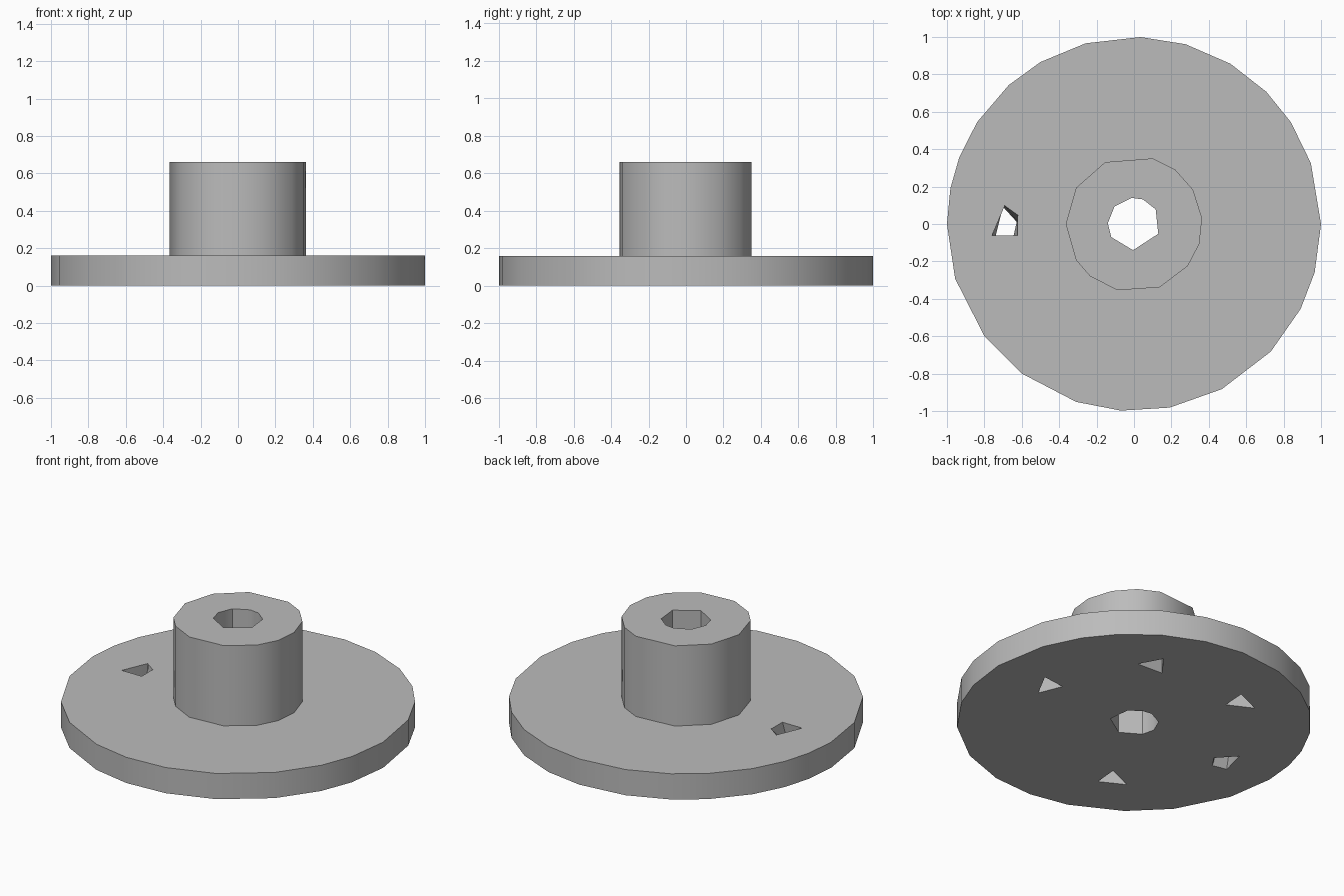
import bpy, bmesh
from math import cos, sin, radians

cube = bpy.data.objects.get("Cube")
if cube:
    bpy.data.objects.remove(cube)

FLANGE_TOP, HUB_TOP = 0.16, 0.66

grey = bpy.data.materials.new("plain grey")
grey.use_nodes = True
colour = (0.5, 0.5, 0.5, 1)
grey.diffuse_color = colour
grey.node_tree.nodes["Principled BSDF"].inputs["Base Color"].default_value = colour


def ring(radius, angles, centre=(0, 0)):
    return [(centre[0] + radius * cos(radians(a)),
             centre[1] + radius * sin(radians(a))) for a in angles]


def prism(name, low, high, z0, z1):
    """Solid between two outlines with equal corner counts."""
    bm = bmesh.new()
    a = [bm.verts.new((x, y, z0)) for x, y in low]
    b = [bm.verts.new((x, y, z1)) for x, y in high]
    bm.faces.new(a[::-1])
    bm.faces.new(b)
    for i in range(len(a)):
        j = (i + 1) % len(a)
        bm.faces.new((a[i], a[j], b[j], b[i]))
    bmesh.ops.recalc_face_normals(bm, faces=bm.faces)
    mesh = bpy.data.meshes.new(name)
    bm.to_mesh(mesh)
    bm.free()
    mesh.materials.append(grey)
    obj = bpy.data.objects.new(name, mesh)
    bpy.context.collection.objects.link(obj)
    return obj


def cut(obj, cutters):
    """Subtract the cutters and bake the result into the mesh."""
    for c in cutters:
        mod = obj.modifiers.new("cut", "BOOLEAN")
        mod.operation, mod.solver, mod.object = "DIFFERENCE", "EXACT", c
    deps = bpy.context.evaluated_depsgraph_get()
    baked = bpy.data.meshes.new_from_object(obj.evaluated_get(deps))
    obj.modifiers.clear()
    obj.data = baked


def smooth(obj):
    bpy.ops.object.select_all(action="DESELECT")
    obj.select_set(True)
    bpy.context.view_layer.objects.active = obj
    bpy.ops.object.shade_smooth_by_angle(angle=radians(40))


# Uneven outlines of the flange, hub and bore
rim = ring(1, [0, 19, 33, 45, 59, 74, 88, 105, 120, 132, 147, 159, 169, 180,
               197, 217, 233, 252, 266, 281, 298, 317, 333, 345])
collar = ring(0.365, [5, 30, 53, 74, 115, 148, 180, 212, 230, 256, 292, 322, 343])
bore = ring(0.14, [34, 70, 95, 138, 178, 210, 268, 338])

flange = prism("flange", rim, rim, 0, FLANGE_TOP)
hub = prism("hub", collar, collar, FLANGE_TOP, HUB_TOP)

# Central bore runs through both parts
bore_cutter = prism("bore_cutter", bore, bore, -0.1, 0.8)

# One bolt hole goes right through, leaning slightly
bolt_cutter = prism("bolt_hole_cutter",
                    [(-0.65, -0.09), (-0.6, -0.02), (-0.7, 0.09), (-0.74, -0.07)],
                    [(-0.62, -0.06), (-0.62, 0.05), (-0.69, 0.1), (-0.76, -0.06)],
                    -0.01, FLANGE_TOP + 0.01)

# The other bolt holes are three-sided pockets open underneath
pockets = []
for turn, corners in {0: (47, 147, 257), 60: (-27, 84, 201),
                      120: (-53, 46, 180), 240: (46, -56, 180)}.items():
    centre = ring(0.65, [turn])[0]
    tri = ring(0.095, sorted(corners), centre)
    pockets.append(prism("pocket_cutter", tri, tri, -0.02, FLANGE_TOP - 0.005))

cut(flange, [bore_cutter, bolt_cutter] + pockets)
cut(hub, [bore_cutter])
for c in [bore_cutter, bolt_cutter] + pockets:
    bpy.data.objects.remove(c)
for part in (flange, hub):
    smooth(part)
